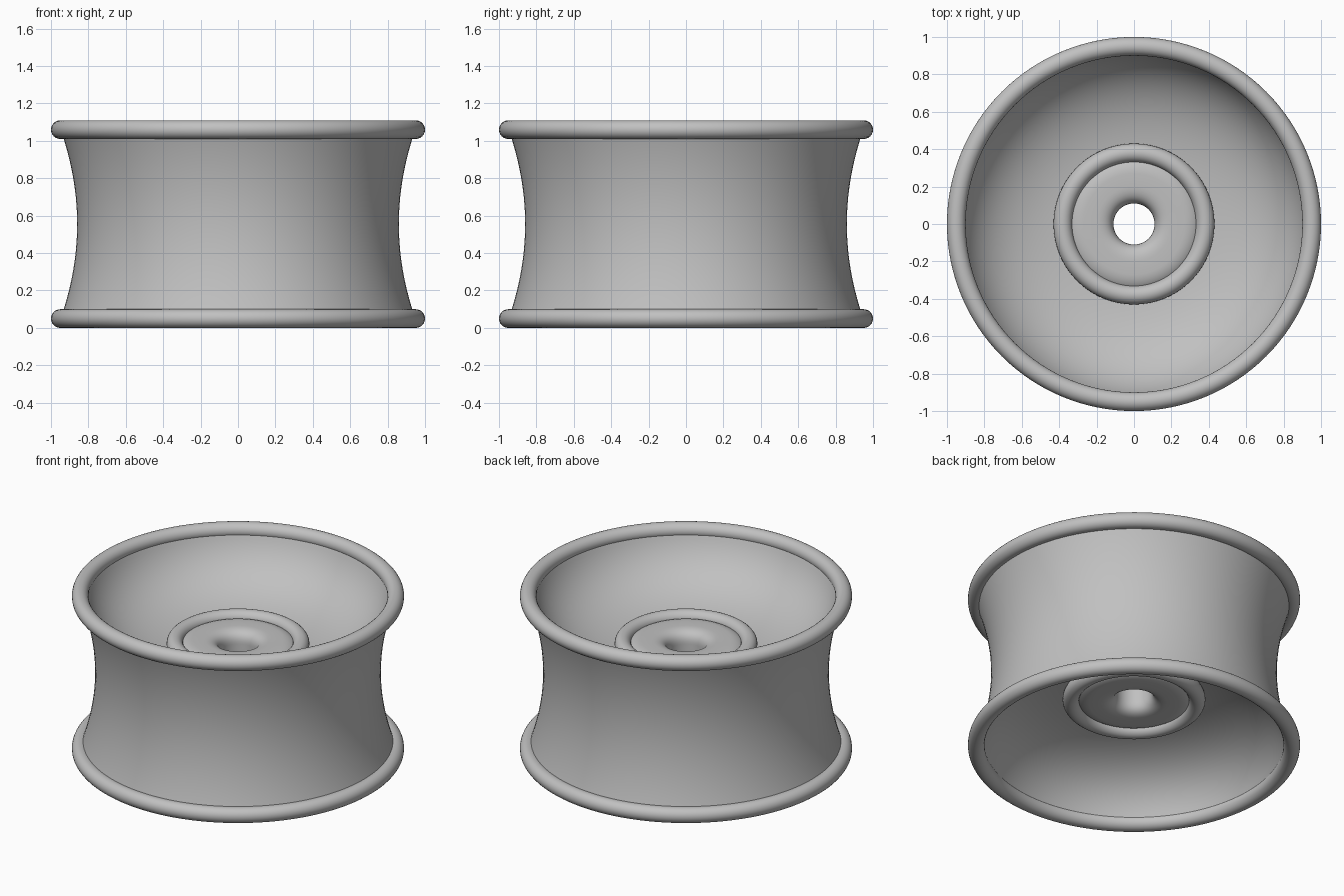
import bpy
import bmesh
import math
from mathutils import Vector

cube = bpy.data.objects.get("Cube")
if cube:
    bpy.data.objects.remove(cube, do_unlink=True)

STEPS = 128
MID = 0.555  # mirror height of the wheel

grey = bpy.data.materials.new("plain grey")
grey.use_nodes = True
colour = (0.53, 0.53, 0.53, 1)
grey.diffuse_color = colour
grey.node_tree.nodes["Principled BSDF"].inputs["Base Color"].default_value = colour


def finish(ob, sharp=40):
    ob.data.materials.append(grey)
    bpy.ops.object.select_all(action="DESELECT")
    ob.select_set(True)
    bpy.context.view_layer.objects.active = ob
    bpy.ops.object.shade_smooth_by_angle(angle=math.radians(sharp))


def lathe(name, profile):
    """Spin a closed (radius, height) outline around the z axis."""
    bm = bmesh.new()
    verts = [bm.verts.new((r, 0, z)) for r, z in profile]
    edges = [bm.edges.new((v, verts[i - 1])) for i, v in enumerate(verts)]
    bmesh.ops.spin(bm, geom=verts + edges, cent=(0, 0, 0), axis=(0, 0, 1),
                   angle=2 * math.pi, steps=STEPS)
    bmesh.ops.remove_doubles(bm, verts=bm.verts, dist=0.0005)
    bmesh.ops.recalc_face_normals(bm, faces=bm.faces)
    mesh = bpy.data.meshes.new(name)
    bm.to_mesh(mesh)
    bm.free()
    ob = bpy.data.objects.new(name, mesh)
    bpy.context.collection.objects.link(ob)
    finish(ob)


def ring(name, radius, height, thickness=0.05):
    bpy.ops.mesh.primitive_torus_add(location=(0, 0, height), major_radius=radius,
                                     minor_radius=thickness,
                                     major_segments=STEPS, minor_segments=24)
    ob = bpy.context.object
    ob.name = name
    finish(ob)


def curve(a, b, c, n=20):
    """Quadratic curve from a to c pulled towards b."""
    a, b, c = Vector(a), Vector(b), Vector(c)
    pts = [a.lerp(b, i / n).lerp(b.lerp(c, i / n), i / n) for i in range(n + 1)]
    return [tuple(p) for p in pts]


def flipped(points):
    return [(r, 2 * MID - z) for r, z in reversed(points)]


# Drum: concave barrel outside, dished bowl on both faces
bowl = curve((0.36, 0.71), (0.80, 0.75), (0.905, 1.05))
barrel = curve((0.945, 1.05), (0.775, MID), (0.945, 2 * MID - 1.05))
lathe("drum", bowl + barrel + flipped(bowl))

# Hub: bored centre with rounded shoulders
shoulder = curve((0.11, 0.69), (0.11, 0.77), (0.20, 0.772), 10)
edge = curve((0.27, 0.772), (0.32, 0.77), (0.35, 0.74), 8)
hub = shoulder + edge
lathe("hub", hub + flipped(hub))

# Rim beads and hub collars, top and bottom
for side, sign in (("top", 1), ("bottom", -1)):
    ring(side + "_rim", 0.95, MID + sign * 0.505)
    ring(side + "_hub_collar", 0.38, MID + sign * 0.19)
